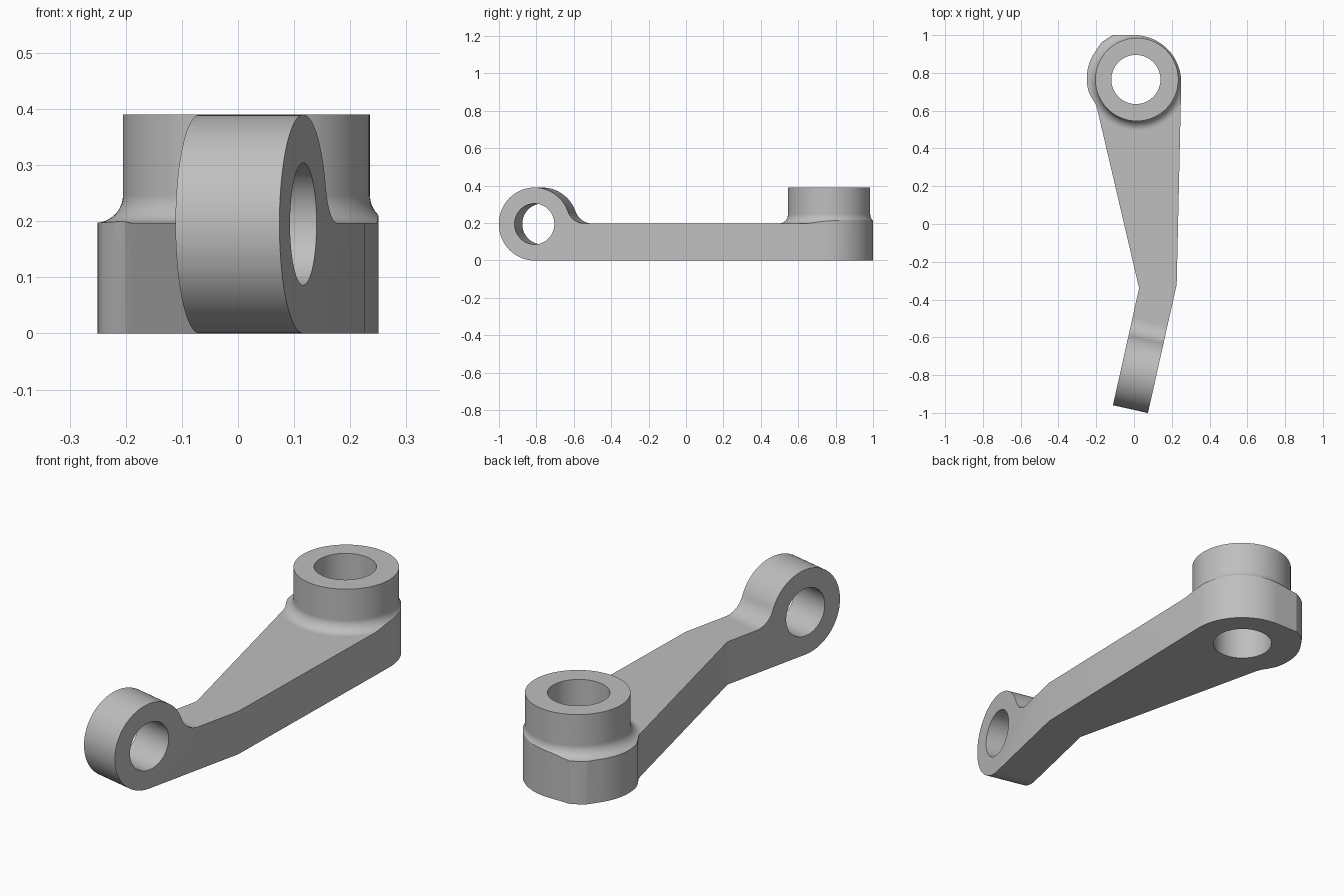
import bpy, bmesh, math
from mathutils import Matrix

if "Cube" in bpy.data.objects:
    bpy.data.objects.remove(bpy.data.objects["Cube"])

metal = bpy.data.materials.new("plain grey metal")
metal.use_nodes = True
GREY = (0.52, 0.52, 0.52, 1)
metal.diffuse_color = GREY
metal.node_tree.nodes["Principled BSDF"].inputs["Base Color"].default_value = GREY

THICK = 0.197            # arm thickness
EYE_R = 0.195            # outer radius of the upright eye
TILT = math.radians(12.6)
EYE = Matrix.Translation((0.025, -0.79, 0)) @ Matrix.Rotation(-TILT, 4, "Z")
BOSS = (0.015, 0.765)


def arc(cx, cy, r, start, end, n):
    """Points along an arc, angles in degrees."""
    angles = [math.radians(start + (end - start) * i / n) for i in range(n + 1)]
    return [(cx + r * math.cos(a), cy + r * math.sin(a)) for a in angles]


def finish(name, bm, matrix=Matrix()):
    bmesh.ops.recalc_face_normals(bm, faces=bm.faces)
    mesh = bpy.data.meshes.new(name)
    bm.to_mesh(mesh)
    bm.free()
    mesh.transform(matrix)
    mesh.materials.append(metal)
    obj = bpy.data.objects.new(name, mesh)
    bpy.context.collection.objects.link(obj)
    return obj


def prism(name, points, direction, matrix=Matrix()):
    """Extrude a closed outline of 3D points."""
    bm = bmesh.new()
    face = bm.faces.new([bm.verts.new(p) for p in points])
    new = bmesh.ops.extrude_face_region(bm, geom=[face])["geom"]
    bmesh.ops.translate(bm, verts=[v for v in new if isinstance(v, bmesh.types.BMVert)], vec=direction)
    return finish(name, bm, matrix)


def lathe(name, profile, matrix, steps=96):
    """Spin a closed (radius, z) profile that starts and ends on the axis."""
    bm = bmesh.new()
    verts = [bm.verts.new((r, 0, z)) for r, z in profile]
    edges = [bm.edges.new(pair) for pair in zip(verts, verts[1:])]
    bmesh.ops.spin(bm, geom=verts + edges, axis=(0, 0, 1), cent=(0, 0, 0),
                   angle=math.tau, steps=steps, use_duplicate=False)
    bmesh.ops.remove_doubles(bm, verts=bm.verts, dist=0.0001)
    return finish(name, bm, matrix)


def combine(target, tool, operation):
    mod = target.modifiers.new(operation.lower(), "BOOLEAN")
    mod.object, mod.operation, mod.solver = tool, operation, "EXACT"
    bpy.context.view_layer.objects.active = target
    bpy.ops.object.modifier_apply(modifier=mod.name)
    bpy.data.objects.remove(tool)


# Side profile: round eye blending into the flat arm
BLEND = 0.1
blend_y = math.sqrt((EYE_R + BLEND) ** 2 - (THICK + BLEND - EYE_R) ** 2)
touch = math.degrees(math.asin((THICK + BLEND - EYE_R) / (EYE_R + BLEND)))
side = arc(0, EYE_R, EYE_R, 270, touch, 64)
side += arc(blend_y, THICK + BLEND, BLEND, 180 + touch, 270, 14)
side += [(2.5, THICK), (2.5, 0)]
arm = prism("lever_arm", [(-1.5, y, z) for y, z in side], (3, 0, 0), EYE)

# Upright boss with a flared foot
foot = [(0, 0.1), (0.2, 0.1), (0.275, 0.19)] + arc(0.27, 0.247, 0.05, 270, 180, 12)
boss_place = Matrix.Translation((*BOSS, 0))
boss = lathe("boss", foot + [(0.22, 0.39), (0, 0.39)], boss_place)
combine(arm, boss, "UNION")

# Trim everything to the bent plan outline
plan = [(-0.024, -1.43), (0.226, -0.32), (0.25, 0.74)]
plan[0] = (0.226 - 0.9 * math.tan(TILT), -1.22)
plan += arc(0, 0.75, 0.25, 4, 88, 18)
plan += arc(0, 0.755, 0.268, 114, 130, 4)
plan += arc(0, 0.77, 0.25, 146, 196, 12)
plan += [(-0.222, 0.665), (-0.203, 0.635), (-0.195, 0.61), (-0.188, 0.58)]
plan += [(0.027, -0.34), (0.027 - 0.88 * math.tan(TILT), -1.22)]
outline = prism("plan_outline", [(x, y, -0.2) for x, y in plan], (0, 0, 0.8))
combine(arm, outline, "INTERSECT")

# Bores through the boss and the eye
bore = lathe("boss_bore", [(0, -0.3), (0.13, -0.3), (0.13, 0.7), (0, 0.7)],
             Matrix.Translation((0.01, BOSS[1], 0)))
combine(arm, bore, "DIFFERENCE")
cross = EYE @ Matrix.Translation((0, 0, EYE_R)) @ Matrix.Rotation(math.pi / 2, 4, "Y")
hole = lathe("eye_bore", [(0, -0.4), (0.109, -0.4), (0.109, 0.4), (0, 0.4)], cross, 72)
combine(arm, hole, "DIFFERENCE")

# Smooth curved walls, keep crisp edges and flat faces
bpy.ops.object.select_all(action="DESELECT")
arm.select_set(True)
bpy.context.view_layer.objects.active = arm
bpy.ops.object.shade_smooth_by_angle(angle=math.radians(25))
weighted = arm.modifiers.new("flat_face_normals", "WEIGHTED_NORMAL")
weighted.keep_sharp = True
